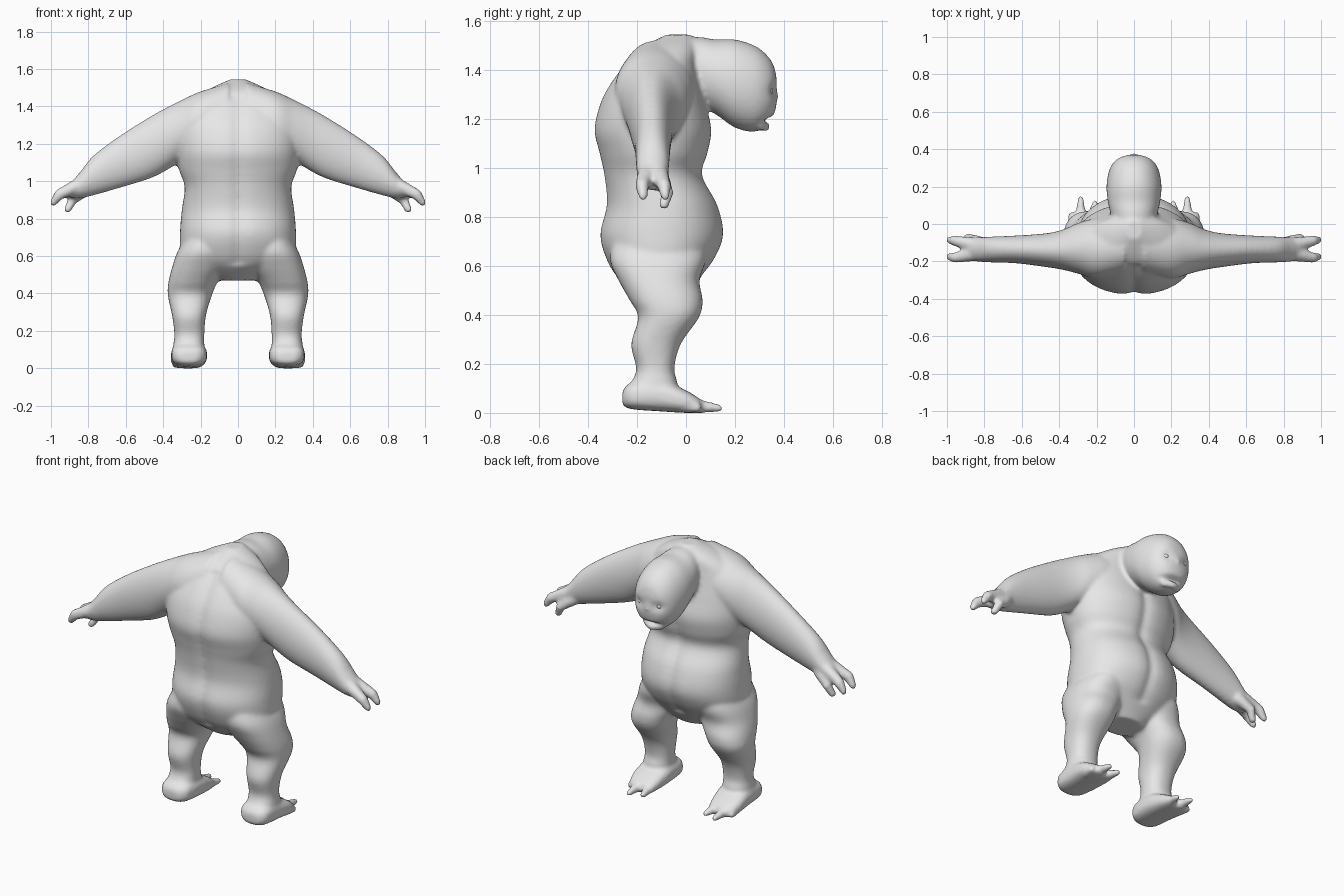
import bpy, bmesh, math
from mathutils import Vector, Matrix

if "Cube" in bpy.data.objects:
    bpy.data.objects.remove(bpy.data.objects["Cube"])

bm = bmesh.new()


def catmull(a, b, c, d, t):
    return [0.5 * (2*q + (r-p)*t + (2*p-5*q+4*r-s)*t*t + (3*q-p-3*r+s)*t**3)
            for p, q, r, s in zip(a, b, c, d)]


def loft(axis, secs, power=2.0, both=False, groove=0.0, n=56, sub=5):
    """Closed smooth body; each section is (position, lo1, hi1, lo2, hi2)."""
    rows = []
    for i in range(len(secs) - 1):
        a, d = secs[max(i-1, 0)], secs[min(i+2, len(secs)-1)]
        rows += [catmull(a, secs[i], secs[i+1], d, k/sub) for k in range(sub)]
    rows.append(secs[-1])
    for side in ((1, -1) if both else (1,)):
        rings = []
        for t, l1, h1, l2, h2 in rows:
            ring = []
            for k in range(n):
                a = 2*math.pi*k/n
                c, s = math.cos(a), math.sin(a)
                u = (l1+h1)/2 + (h1-l1)/2*math.copysign(abs(c)**(2/power), c)
                v = (l2+h2)/2 + (h2-l2)/2*math.copysign(abs(s)**(2/power), s)
                if groove and 0.55 < t < 1.45:
                    v -= math.copysign(groove*math.exp(-(u/0.035)**2), s)
                p = {'X': (t, u, v), 'Y': (u, t, v), 'Z': (u, v, t)}[axis]
                ring.append(bm.verts.new((p[0]*side, p[1], p[2])))
            rings.append(ring)
        for r, q in zip(rings, rings[1:]):
            for k in range(n):
                bm.faces.new((r[k], r[(k+1) % n], q[(k+1) % n], q[k]))
        bm.faces.new(rings[0])
        bm.faces.new(rings[-1])


def digit(points, both=True, steps=7):
    """Tapered finger or toe through (x, y, z, radius) points."""
    for side in ((1, -1) if both else (1,)):
        for p, q in zip(points, points[1:]):
            for k in range(steps+1):
                x, y, z, r = Vector(p).lerp(Vector(q), k/steps)
                bmesh.ops.create_icosphere(bm, subdivisions=2, radius=r,
                                           matrix=Matrix.Translation((x*side, y, z)))


# torso with spine and belly groove
torso = [(0.47, -.18, 0, .11), (0.55, -.28, .06, .25), (0.63, -.33, .12, .305),
         (0.73, -.355, .157, .31), (0.85, -.328, .132, .30), (0.97, -.338, .07, .285),
         (1.06, -.357, .092, .315), (1.155, -.378, .108, .33), (1.26, -.355, .085, .33),
         (1.34, -.315, .065, .31), (1.42, -.255, .05, .26), (1.49, -.185, .05, .16),
         (1.545, -.08, .02, .04)]
loft('Z', [(z, -w, w, b, f) for z, b, f, w in torso], 2.2, groove=0.016)

# head and neck
head = [(-.1, .10, 1.26, 1.53), (.05, .125, 1.25, 1.535), (.12, .14, 1.22, 1.525),
        (.2, .147, 1.165, 1.525), (.28, .135, 1.148, 1.50), (.33, .11, 1.175, 1.462),
        (.358, .078, 1.215, 1.42), (.37, .04, 1.26, 1.37)]
loft('Y', [(y, -w, w, a, b) for y, w, a, b in head], 2.1)

# arms
loft('X', [(.05, -.26, .03, 1.2, 1.525), (.2, -.29, .03, 1.16, 1.48), (.3, -.265, .005, 1.11, 1.435),
           (.38, -.245, -.03, 1.06, 1.395), (.47, -.23, -.05, 1.015, 1.345),
           (.63, -.21, -.062, .965, 1.245), (.77, -.205, -.068, .925, 1.14),
           (.84, -.2, -.072, .91, 1.055), (.895, -.185, -.08, .91, .99)], 2.0, True)

# fingers
digit([(.86, -.16, .975, .04), (.955, -.18, .93, .03), (.988, -.175, .885, .02)])
digit([(.86, -.11, .975, .04), (.955, -.09, .93, .03), (.988, -.085, .885, .02)])
digit([(.82, -.10, .95, .036), (.885, -.075, .90, .026), (.91, -.09, .85, .022)])

# legs
loft('Z', [(.06, .175, .35, -.25, -.05), (.12, .18, .347, -.225, -.035), (.18, .18, .34, -.203, -.048),
           (.28, .172, .352, -.224, -.022), (.39, .14, .375, -.195, .053), (.46, .11, .372, -.23, .068),
           (.54, .06, .352, -.275, .055), (.62, .04, .325, -.31, .08), (.7, .05, .28, -.3, .08)],
     2.3, True)

# feet and toes
loft('Y', [(-.26, .22, .31, .03, .09), (-.22, .175, .35, .015, .125), (-.1, .165, .358, .006, .13),
           (0, .175, .358, 0, .092), (.06, .19, .335, 0, .055)], 2.8, True)
digit([(.222, .03, .03, .03), (.208, .11, .019, .019)])
digit([(.285, .03, .03, .032), (.285, .132, .019, .019)])
digit([(.32, -.01, .03, .03), (.335, .045, .02, .02)])

# nose, brow and lower lip
digit([(0, .345, 1.375, .018), (0, .358, 1.295, .022)], False)
digit([(0, .345, 1.375, .02), (.07, .325, 1.36, .02)])
digit([(0, .328, 1.166, .018), (.05, .305, 1.17, .017)])

bmesh.ops.recalc_face_normals(bm, faces=bm.faces[:])
raw = bpy.data.meshes.new("raw_body")
bm.to_mesh(raw)
bm.free()
body = bpy.data.objects.new("body", raw)
bpy.context.collection.objects.link(body)

# fuse the parts into one soft skin
rem = body.modifiers.new("fuse", 'REMESH')
rem.mode = 'VOXEL'
rem.voxel_size = 0.0105
smo = body.modifiers.new("soften", 'SMOOTH')
smo.factor = 0.5
smo.iterations = 8
deps = bpy.context.evaluated_depsgraph_get()
skin = bpy.data.meshes.new_from_object(body.evaluated_get(deps))
body.modifiers.clear()
body.data = skin

# eye sockets and mouth slit pressed into the face
dents = [((.062, .34, 1.315), (.035, .06, .028), .014), ((-.062, .34, 1.315), (.035, .06, .028), .014),
         ((0, .33, 1.197), (.06, .07, .012), .03)]
for v in skin.vertices:
    if v.co.y > .25:
        for c, r, depth in dents:
            d = sum(((v.co[i]-c[i])/r[i])**2 for i in range(3))
            v.co.y -= depth*math.exp(-d)

grey = bpy.data.materials.new("plain grey")
grey.diffuse_color = (.8, .8, .8, 1)
grey.use_nodes = True
grey.node_tree.nodes["Principled BSDF"].inputs["Base Color"].default_value = grey.diffuse_color
skin.materials.clear()
skin.materials.append(grey)
skin.polygons.foreach_set("use_smooth", [True]*len(skin.polygons))

# eyes
for side, name in ((1, "right_eye"), (-1, "left_eye")):
    bpy.ops.mesh.primitive_uv_sphere_add(segments=20, ring_count=12, radius=.018,
                                         location=(side*.062, .338, 1.315))
    eye = bpy.context.object
    eye.name = name
    eye.data.materials.append(grey)
    bpy.ops.object.shade_smooth()
